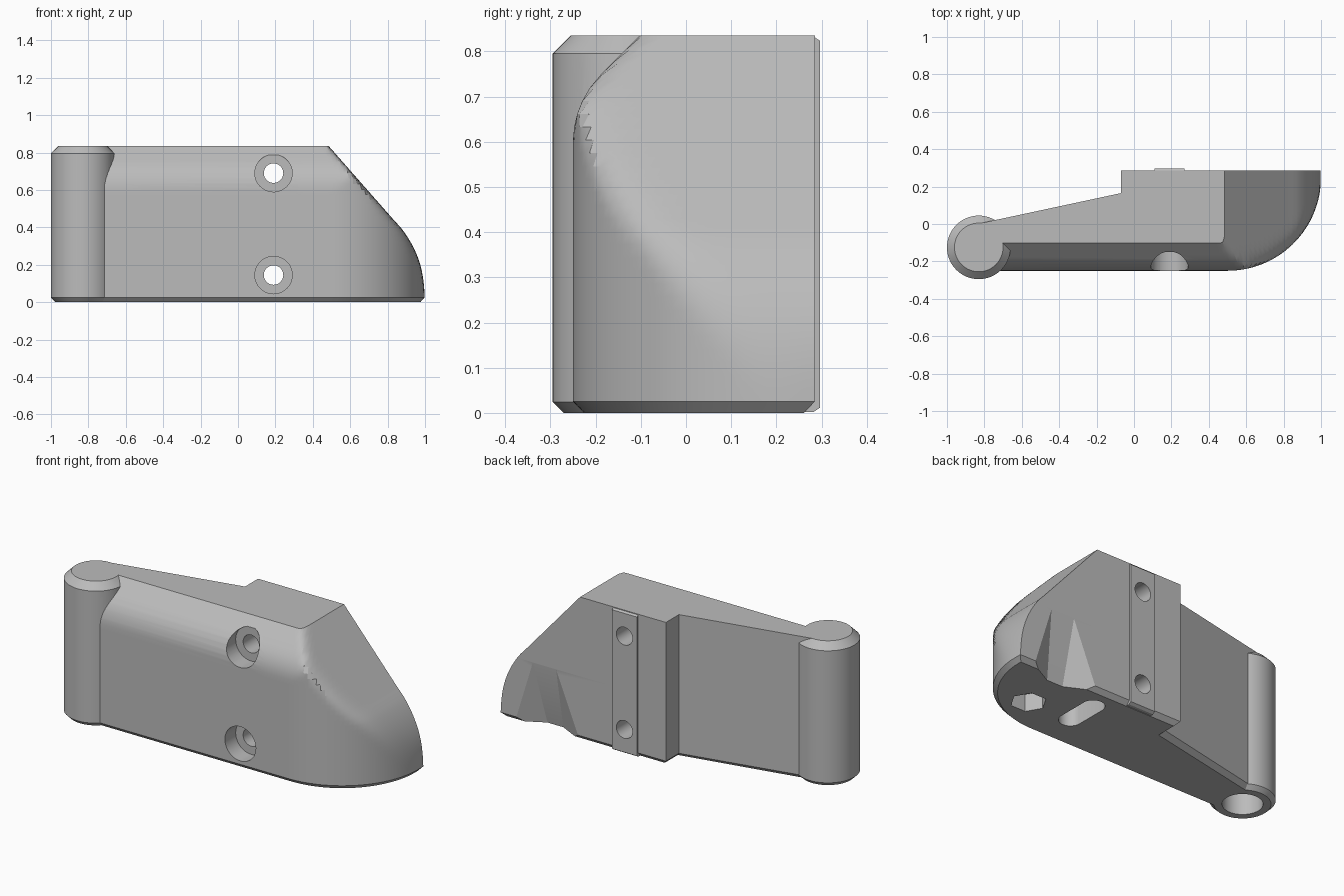
import bpy
import bmesh
from math import sin, cos, pi, sqrt

if "Cube" in bpy.data.objects:
    bpy.data.objects.remove(bpy.data.objects["Cube"])

grey = bpy.data.materials.new("plain grey")
grey.use_nodes = True
grey.diffuse_color = (0.5, 0.5, 0.5, 1)
grey.node_tree.nodes["Principled BSDF"].inputs["Base Color"].default_value = (0.5, 0.5, 0.5, 1)

HEIGHT = 0.835
BACK = 0.285
PIVOT = (-0.83, -0.125)


def finish(name, bm):
    bmesh.ops.recalc_face_normals(bm, faces=bm.faces)
    mesh = bpy.data.meshes.new(name)
    bm.to_mesh(mesh)
    bm.free()
    mesh.materials.append(grey)
    obj = bpy.data.objects.new(name, mesh)
    bpy.context.collection.objects.link(obj)
    return obj


def loft(name, rings):
    """Skin a stack of equal-length rings and cap both ends."""
    bm = bmesh.new()
    rows = [[bm.verts.new(p) for p in ring] for ring in rings]
    n = len(rows[0])
    for low, high in zip(rows, rows[1:]):
        for i in range(n):
            j = (i + 1) % n
            bm.faces.new((low[i], low[j], high[j], high[i]))
    bm.faces.new(rows[0])
    bm.faces.new(rows[-1])
    return finish(name, bm)


def circle(cx, cy, r, n=64):
    return [(cx + r * cos(2 * pi * i / n), cy + r * sin(2 * pi * i / n)) for i in range(n)]


def upright(name, outline, z0, z1):
    return loft(name, [[(x, y, z) for x, y in outline] for z in (z0, z1)])


def along_y(name, outline, y0, y1):
    return loft(name, [[(x, y, z) for x, z in outline] for y in (y0, y1)])


def combine(target, tool, operation):
    mod = target.modifiers.new(tool.name, 'BOOLEAN')
    mod.operation = operation
    mod.solver = 'EXACT'
    mod.object = tool
    bpy.context.view_layer.objects.active = target
    bpy.ops.object.modifier_apply(modifier=mod.name)
    bpy.data.objects.remove(tool)


def smooth_min(a, b, k):
    h = max(k - abs(a - b), 0) / k
    return min(a, b) - h * h * k / 4


def front_edge(z):
    """Front face: upright, then a rounded shoulder, then a 45 degree slope."""
    r = 0.21
    if z < 0.6:
        return -0.25
    if z < 0.748:
        return -0.25 + r - sqrt(r * r - (z - 0.6) ** 2)
    return -0.189 + z - 0.748


def nose_edge(z):
    """Nose: straight slope above, large arc below."""
    if z > 0.42:
        return 0.485 + (HEIGHT - z) * 0.88
    return 0.41 + sqrt(0.59 ** 2 - max(z - 0.03, 0) ** 2)


def arm_ring(z, inset=0.0):
    yf, xr, back = front_edge(z) + inset, nose_edge(z) - inset, BACK - inset
    cx, steps = 0.35, 40
    ring = [(-0.84, 0.0 - inset, z), (-0.83, yf, z)]
    for i in range(steps + 1):
        a = pi / 2 * (1 - i / steps)
        dx, dy = cos(a), -sin(a)
        reach = (back - yf) / max(-dy, 1e-6)
        # rounded plan corner
        ox, oy, r = cx - 0.5, back - 0.25, 0.5 - inset
        b = ox * dx + oy * dy
        hit = -b + sqrt(b * b - ox * ox - oy * oy + r * r)
        if cx + hit * dx > 0.5:
            reach = min(reach, hit)
        d = smooth_min(reach, (xr - cx) / max(dx, 1e-6), 0.07 * min(1, 0.05 + z / 0.5))
        ring.append((cx + d * dx, back + d * dy, z))
    return ring + [(-0.07 + inset, back, z), (-0.07 + inset, 0.165 - inset, z)]


# Main arm with chamfered base
levels = [0.025 + (HEIGHT - 0.025) * i / 28 for i in range(29)]
body = loft("hinge_arm", [arm_ring(0, 0.024)] + [arm_ring(z) for z in levels])

# Pivot barrel
profile = [(0.146, 0), (0.17, 0.024), (0.17, 0.795), (0.13, HEIGHT)]
barrel = loft("pivot_barrel", [[(x, y, z) for x, y in circle(*PIVOT, r)] for r, z in profile])
combine(body, barrel, 'UNION')

# Raised locating rib on the back
rib_rings = []
for y, e in ((0.2, 0.002), (0.282, 0.002), (0.297, 0.012)):
    rib_rings.append([(0.11, y, e), (0.27, y, e), (0.27, y, HEIGHT - e), (0.11, y, HEIGHT - e)])
combine(body, loft("locating_rib", rib_rings), 'UNION')

# Counterbored bolt holes
for z in (0.145, 0.69):
    combine(body, along_y("counterbore", circle(0.19, z, 0.1, 48), -0.5, -0.15), 'DIFFERENCE')
    combine(body, along_y("bolt_hole", circle(0.19, z, 0.052, 48), -0.4, 0.5), 'DIFFERENCE')

# Pivot bore, hexagonal pocket and slot in the underside
combine(body, upright("pivot_bore", circle(*PIVOT, 0.105), -0.1, 0.72), 'DIFFERENCE')
combine(body, upright("hex_pocket", circle(0.68, -0.03, 0.095, 6), -0.1, 0.1), 'DIFFERENCE')
slot = [(x, y + (0.09 if y > 0.06 else -0.09)) for x, y in circle(0.4, 0.06, 0.062, 48)]
combine(body, upright("slot", slot, -0.1, 0.13), 'DIFFERENCE')

# Tapered relief at the bottom of the back
bm = bmesh.new()
for x, y, z in ((0.64, BACK, 0.37), (0.79, BACK, 0.37), (0.48, BACK, -0.02), (0.91, BACK, -0.02),
                (0.65, 0.2, -0.02), (0.75, 0.2, -0.02)):
    bm.verts.new((x, y, z))
    bm.verts.new((x, 0.4, z))
hull = bmesh.ops.convex_hull(bm, input=bm.verts)
bmesh.ops.delete(bm, geom=[g for g in hull["geom_interior"] if isinstance(g, bmesh.types.BMVert)],
                 context='VERTS')
combine(body, finish("back_relief", bm), 'DIFFERENCE')

bpy.ops.object.select_all(action='DESELECT')
body.select_set(True)
bpy.context.view_layer.objects.active = body
bpy.ops.object.shade_smooth_by_angle(angle=0.45)
